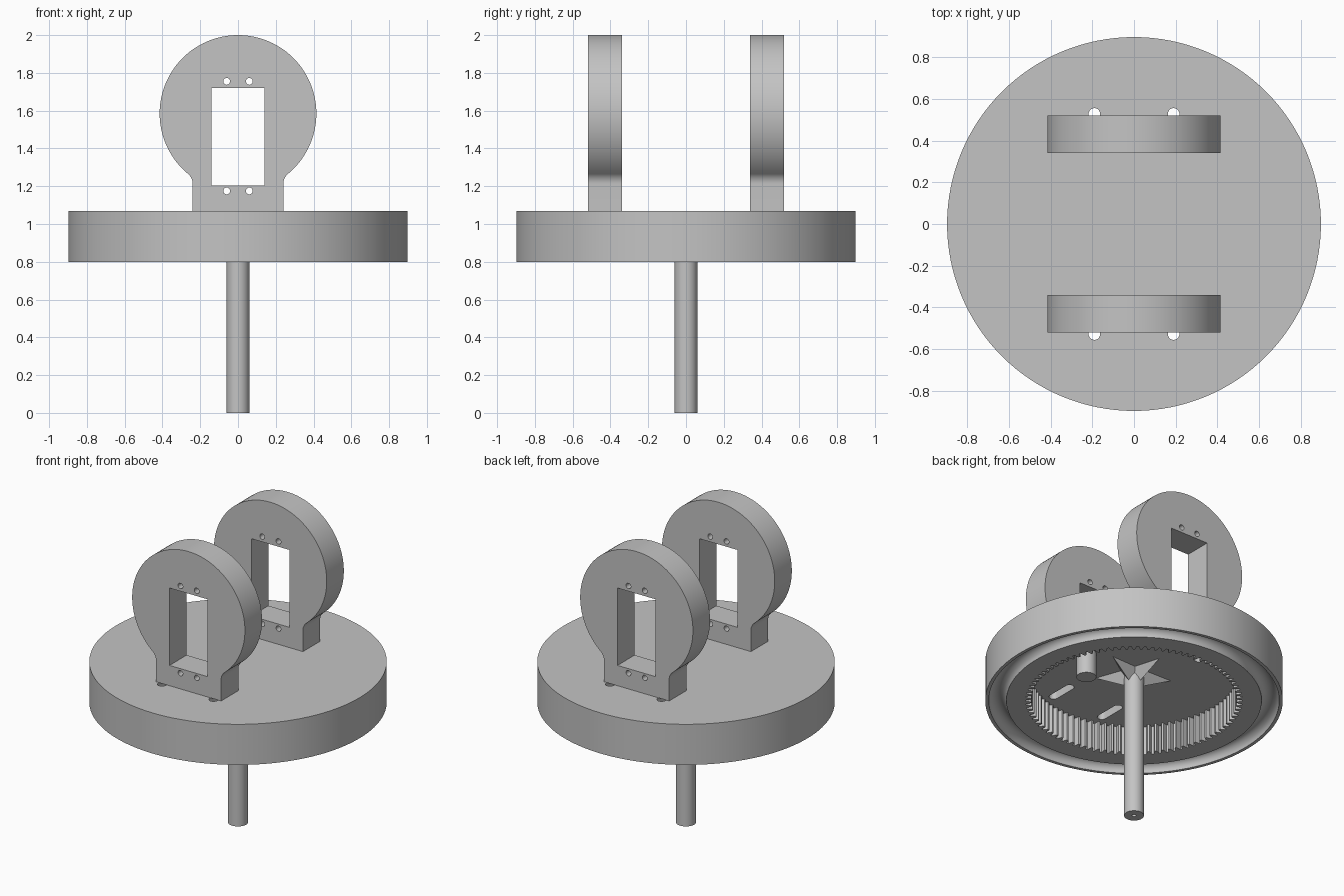
import bpy, bmesh
from math import sin, cos, pi, atan2, radians
from mathutils import Matrix, Vector

if "Cube" in bpy.data.objects:
    bpy.data.objects.remove(bpy.data.objects["Cube"])

GREY = (0.55, 0.55, 0.55, 1)
grey = bpy.data.materials.new("plain grey")
grey.use_nodes = True
grey.diffuse_color = GREY
grey.node_tree.nodes["Principled BSDF"].inputs["Base Color"].default_value = GREY

PLATE_LOW, CEILING, PLATE_TOP = 0.80, 0.99, 1.07
UPRIGHT = Matrix.Rotation(pi / 2, 4, 'X')
parts = []


def add_object(name, bm):
    bmesh.ops.recalc_face_normals(bm, faces=bm.faces[:])
    mesh = bpy.data.meshes.new(name)
    bm.to_mesh(mesh)
    bm.free()
    mesh.materials.append(grey)
    ob = bpy.data.objects.new(name, mesh)
    bpy.context.collection.objects.link(ob)
    return ob


def arc(cx, cy, r, a0, a1, n):
    return [(cx + r * cos(a0 + (a1 - a0) * i / n),
             cy + r * sin(a0 + (a1 - a0) * i / n)) for i in range(n + 1)]


def circle(cx, cy, r, n):
    return arc(cx, cy, r, 0, 2 * pi, n)[:-1]


def prism(name, outline, low, high, matrix=None):
    """Extrude a flat outline between two heights."""
    bm = bmesh.new()
    face = bm.faces.new([bm.verts.new((x, y, low)) for x, y in outline])
    new = bmesh.ops.extrude_face_region(bm, geom=[face])["geom"]
    verts = [v for v in new if isinstance(v, bmesh.types.BMVert)]
    bmesh.ops.translate(bm, verts=verts, vec=(0, 0, high - low))
    if matrix:
        bm.transform(matrix)
    return add_object(name, bm)


def cut(ob, cutters):
    """Subtract the cutters, bake the result and remove them."""
    for c in cutters:
        c.hide_render = True
        mod = ob.modifiers.new("cut", 'BOOLEAN')
        mod.operation, mod.solver, mod.object = 'DIFFERENCE', 'EXACT', c
    graph = bpy.context.evaluated_depsgraph_get()
    mesh = bpy.data.meshes.new_from_object(ob.evaluated_get(graph))
    ob.modifiers.clear()
    ob.data = mesh
    for c in cutters:
        bpy.data.objects.remove(c)
    parts.append(ob)


# Turntable plate
plate = prism("turntable_plate", circle(0, 0, 0.897, 128), PLATE_LOW, PLATE_TOP)

# Toothed pocket on the underside
teeth = 90
pitch = 2 * pi / teeth
gear = []
for i in range(teeth):
    for r, f in ((0.62, -0.36), (0.652, -0.14), (0.652, 0.14), (0.62, 0.36)):
        a = (i + f) * pitch
        gear.append((r * cos(a), r * sin(a)))
pocket = prism("pocket_cutter", gear, PLATE_LOW - 0.1, CEILING)

# Round ball groove near the rim
bm = bmesh.new()
ring = [bm.verts.new((0.823 + x, 0, PLATE_LOW + z)) for x, z in circle(0, 0, 0.053, 24)]
edges = [bm.edges.new((ring[i - 1], ring[i])) for i in range(len(ring))]
bmesh.ops.spin(bm, geom=ring + edges, cent=(0, 0, 0), axis=(0, 0, 1),
               angle=2 * pi, steps=128, use_merge=True)
bmesh.ops.remove_doubles(bm, verts=bm.verts[:], dist=0.0001)
groove = add_object("groove_cutter", bm)

# Four mounting slots
slots = []
for x in (-0.19, 0.19):
    for y in (-0.453, 0.453):
        outline = (arc(x, y + 0.075, 0.028, 0, pi, 12)
                   + arc(x, y - 0.075, 0.028, pi, 2 * pi, 12))
        slots.append(prism("slot_cutter", outline, 0.9, 1.2))
cut(plate, [pocket, groove] + slots)

# Central post with a small hole in its foot
post = prism("centre_post", circle(0, 0, 0.06, 48), 0, CEILING)
cut(post, [prism("post_hole_cutter", circle(0, 0, 0.013, 16), -0.1, 0.2)])

# Drive peg under the plate
parts.append(prism("drive_peg", circle(0.375, 0, 0.06, 40), 0.825, CEILING))

# Five-pointed star gusset around the post
bm = bmesh.new()
rim = []
for i in range(10):
    r = 0.085 if i % 2 else 0.24
    a = pi / 2 + i * pi / 5
    rim.append(bm.verts.new((r * cos(a), r * sin(a), CEILING)))
apex = bm.verts.new((0, 0, 0.89))
bm.faces.new(rim)
for i in range(10):
    bm.faces.new((rim[i - 1], rim[i], apex))
parts.append(add_object("star_gusset", bm))

# Upright brackets: round head, filleted neck, window and screw holes
head_z, head_r, neck, fillet = 1.585, 0.415, 0.24, 0.07
fx = neck + fillet
fz = head_z - ((head_r + fillet) ** 2 - fx ** 2) ** 0.5
join = atan2(fz - head_z, fx)
right = [(neck, PLATE_TOP)] + arc(fx, fz, fillet, pi, pi + join, 10)
head = arc(0, head_z, head_r, join, pi - join, 96)
left = [(-x, z) for x, z in reversed(right)]
profile = right + head[1:-1] + left

for name, back, front in (("front_bracket", 0.34, 0.52), ("back_bracket", -0.52, -0.34)):
    bracket = prism(name, profile, back, front, UPRIGHT)
    window = [(-0.14, 1.205), (0.14, 1.205), (0.14, 1.72), (-0.14, 1.72)]
    outlines = [window] + [circle(x, z, 0.018, 20)
                           for x in (-0.06, 0.06) for z in (1.175, 1.755)]
    cut(bracket, [prism("bracket_cutter", o, back - 0.1, front + 0.1, UPRIGHT)
                  for o in outlines])

# Smooth the round walls, keep hard edges
bpy.ops.object.select_all(action='DESELECT')
for ob in parts:
    ob.select_set(True)
bpy.context.view_layer.objects.active = plate
bpy.ops.object.shade_smooth_by_angle(angle=radians(25))
